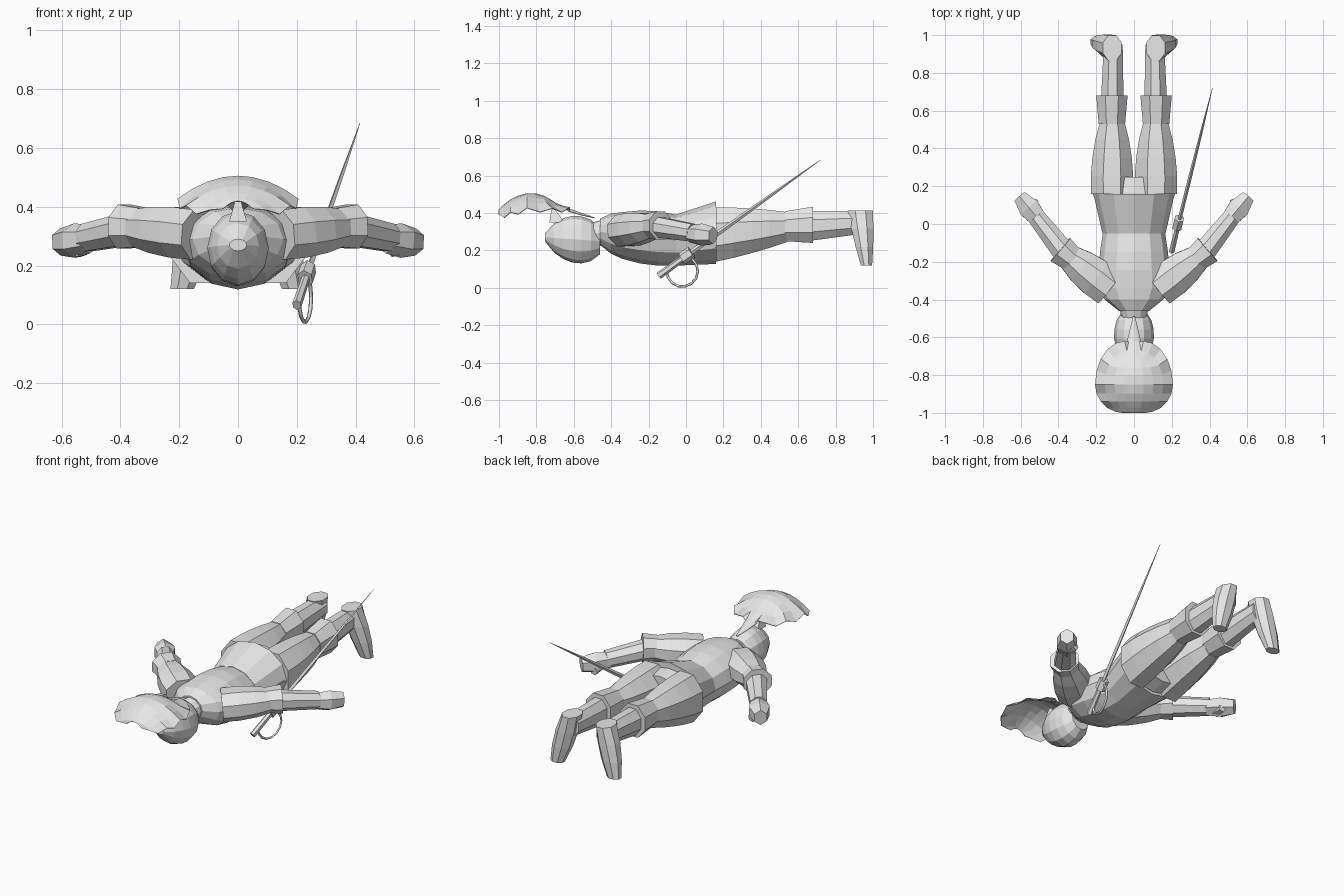
import bpy, bmesh, math
from mathutils import Vector

cube = bpy.data.objects.get("Cube")
if cube:
    bpy.data.objects.remove(cube)

grey = bpy.data.materials.new("plain_grey")
grey.use_nodes = True
grey.diffuse_color = (.8, .8, .8, 1)
grey.node_tree.nodes["Principled BSDF"].inputs["Base Color"].default_value = grey.diffuse_color

X, Y, Z = Vector((1, 0, 0)), Vector((0, 1, 0)), Vector((0, 0, 1))
ALONG_Y, ALONG_Z = (X, Z), (X, Y)


def add_object(name, data):
    data.materials.append(grey)
    obj = bpy.data.objects.new(name, data)
    bpy.context.collection.objects.link(obj)
    return obj


def finish(name, bm):
    bmesh.ops.recalc_face_normals(bm, faces=bm.faces)
    mesh = bpy.data.meshes.new(name)
    bm.to_mesh(mesh)
    bm.free()
    return add_object(name, mesh)


def bridge(bm, first, second, closed):
    count = len(first)
    for k in range(count if closed else count - 1):
        n = (k + 1) % count
        bm.faces.new((first[k], first[n], second[n], second[k]))


def limb(name, start, end, size, end_size, bulge=(0, 0), segments=1, sides=8,
         frame=None, ridge=False):
    """Taper from start to end; sizes are half width and half height, swollen midway."""
    bm = bmesh.new()
    start, end = Vector(start), Vector(end)
    size, end_size, bulge = Vector(size), Vector(end_size), Vector(bulge)
    along = (end - start).normalized()
    across = along.cross(Z).normalized()
    across, up = frame or (across, across.cross(along))
    # A ridge puts a corner on the centre line; otherwise a flat side lies there
    offset = 0 if ridge else math.pi / sides
    rings = []
    for i in range(segments + 1):
        t = i / segments
        swell = abs(math.sin(math.pi * t)) ** .7
        half = (size.lerp(end_size, t) + bulge * swell) / math.cos(offset)
        centre = start.lerp(end, t)
        ring = []
        for k in range(sides):
            a = math.tau * k / sides + offset
            ring.append(bm.verts.new(centre + across * half.x * math.cos(a)
                                     + up * half.y * math.sin(a)))
        rings.append(ring)
    for first, second in zip(rings, rings[1:]):
        bridge(bm, first, second, True)
    bm.faces.new(rings[0])
    bm.faces.new(rings[-1])
    return finish(name, bm)


def trunk(name, y, end_y, z, end_z, *sizes, **options):
    limb(name, (0, y, z), (0, end_y, end_z), *sizes,
         sides=12, frame=ALONG_Y, ridge=True, **options)


# Torso, jacket skirt and hips
trunk("shoulders", -.46, -.34, .3, .28, (.08, .07), (.19, .125), (.02, .01), segments=2)
trunk("chest", -.34, -.05, .28, .256, (.19, .125), (.165, .135), (.007, .015), segments=3)
trunk("jacket_skirt", -.05, .16, .256, .295, (.167, .137), (.215, .167), segments=2)
trunk("hips", .08, .25, .28, .29, (.19, .14), (.2, .12), (.025, .01), segments=2)

# Head, neck and the raised socket behind it
trunk("head", -.755, -.46, .27, .25, (.03, .02), (.06, .07), (.06, .08), segments=6)
trunk("neck", -.5, -.43, .29, .295, (.065, .06), (.08, .075))
limb("plume_socket", (0, -.69, .35), (0, -.71, .42), (.03, .04), (.01, .01),
     sides=4, frame=ALONG_Z)

# Plume: a narrow stem opening into a drooping, ragged fan
FAN_STEPS, COLUMNS = 10, 8
rows = []
for i in range(3):
    t = i / 3
    rows.append((-.49 - .2 * t, .004 + .05 * t, .375 + .07 * t, 0))
for i in range(FAN_STEPS + 1):
    a = math.pi * i / FAN_STEPS
    y = -.85 + .15 * math.cos(a)
    rows.append((y, .05 + .155 * math.sin(a), .505 - 3 * (y + .83) ** 2,
                 .08 * max(0, math.cos(a))))
bm = bmesh.new()
grid = []
for i, (y, width, height, sweep) in enumerate(rows):
    droop = width * (.5 if i % 2 else .38)
    row = []
    for k in range(COLUMNS + 1):
        t = 2 * k / COLUMNS - 1
        row.append(bm.verts.new((width * t, y + sweep * t ** 4, height - droop * t * t)))
    grid.append(row)
for first, second in zip(grid, grid[1:]):
    bridge(bm, first, second, False)
plume = finish("plume", bm)
shell = plume.modifiers.new("thickness", 'SOLIDIFY')
shell.thickness = .004
shell.offset = 0

# Arms and legs on both sides
for label, s in (("left", 1), ("right", -1)):
    limb(label + "_upper_arm", (.13 * s, -.34, .305), (.35 * s, -.17, .33),
         (.1, .085), (.066, .062), (.015, .01), segments=3)
    limb(label + "_elbow_cuff", (.325 * s, -.19, .33), (.39 * s, -.135, .333),
         (.066, .066), (.08, .075))
    limb(label + "_forearm", (.37 * s, -.15, .325), (.515 * s, .035, .295),
         (.06, .055), (.047, .047), segments=2)
    limb(label + "_hand", (.505 * s, .025, .29), (.605 * s, .145, .28),
         (.044, .042), (.035, .04), (.017, .01), segments=2, sides=6)
    limb(label + "_thumb", (.54 * s, .06, .26), (.53 * s, .13, .25),
         (.025, .025), (.018, .018), sides=5)

    limb(label + "_thigh", (.117 * s, .16, .285), (.115 * s, .54, .325),
         (.11, .145), (.065, .08), (.017, .007), segments=4, frame=ALONG_Y)
    limb(label + "_boot_cuff", (.117 * s, .53, .33), (.117 * s, .68, .337),
         (.07, .08), (.083, .097), frame=ALONG_Y)
    limb(label + "_lower_leg", (.115 * s, .65, .33), (.11 * s, .95, .35),
         (.06, .08), (.05, .06), segments=2, frame=ALONG_Y)
    limb(label + "_foot", (.115 * s, .932, .415), (.19 * s, .965, .12),
         (.05, .067), (.04, .03), (.015, .005), segments=3, frame=ALONG_Z)

# Sword with guard
limb("sword_blade", (.235, 0, .17), (.415, .72, .685), (.01, .014), (.001, .001),
     (.003, .003), segments=3, sides=4, ridge=True)
limb("sword_handle", (.2, -.145, .065), (.24, .02, .184), (.014, .017), (.012, .014), sides=6)
limb("sword_guard", (.228, -.02, .155), (.24, .03, .19), (.024, .03), (.024, .03), sides=6)

# Knuckle bow: an arc hanging below the handle, meeting it at both ends
bow = bpy.data.curves.new("knuckle_bow", 'CURVE')
bow.dimensions = '3D'
bow.bevel_depth = .007
bow.bevel_resolution = 0
spline = bow.splines.new('POLY')
STEPS = 10
spline.points.add(STEPS)
for i, point in enumerate(spline.points):
    a = math.radians(177 + 258 * i / STEPS)
    reach = .083 * math.cos(a)
    point.co = (.228 + .25 * reach, reach - .02, .09 + .083 * math.sin(a), 1)
add_object("knuckle_bow", bow)
